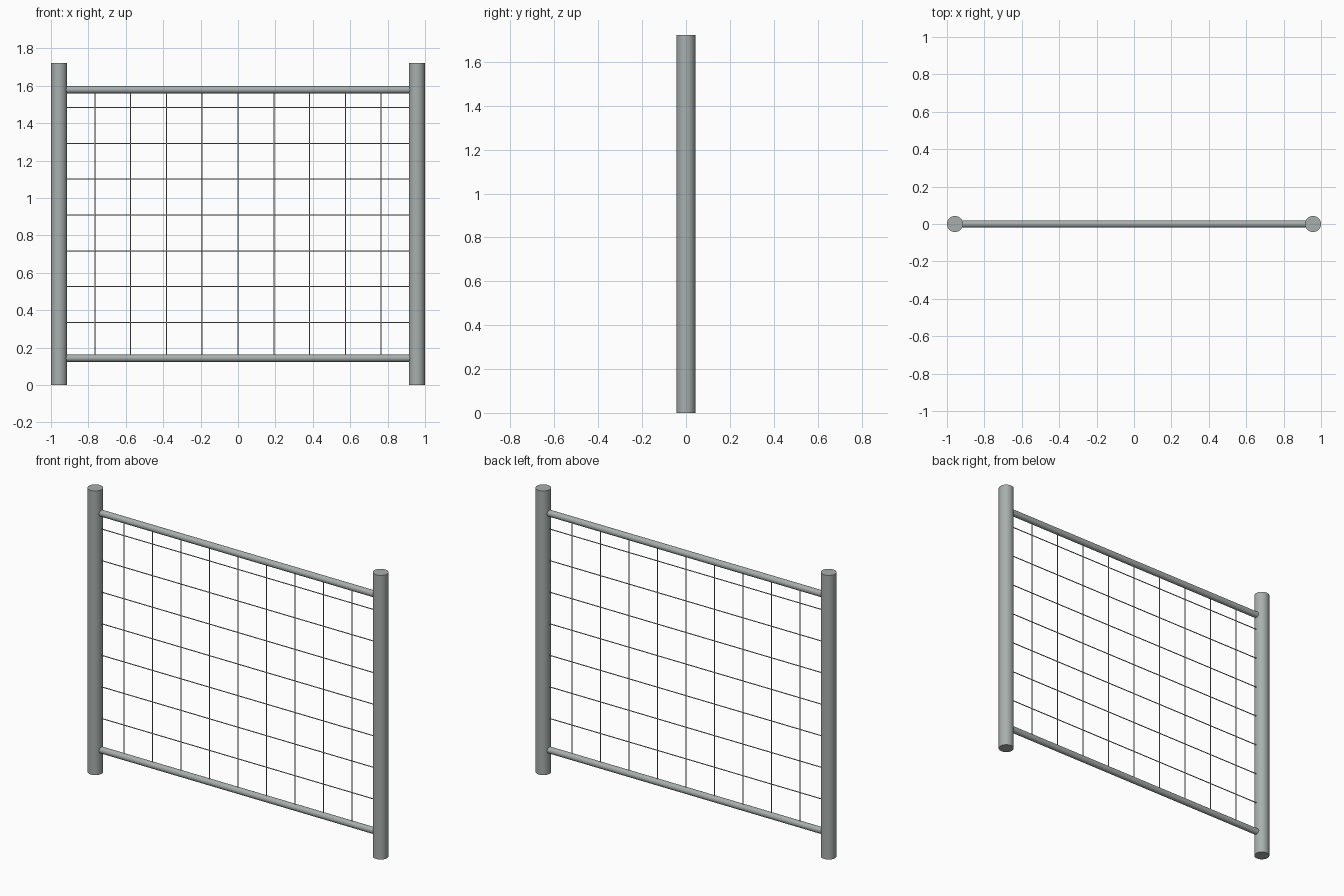
import bpy
import math
from mathutils import Vector

cube = bpy.data.objects.get("Cube")
if cube:
    bpy.data.objects.remove(cube, do_unlink=True)

S = 1 / 1.045            # metres to model units
HALF = 1.0 * S           # post centre line
STEP = 0.2 * S           # mesh spacing
LOW, HIGH = 0.15 * S, 1.65 * S

steel = bpy.data.materials.new("galvanised grey")
steel.use_nodes = True
colour = (0.39, 0.43, 0.42, 1)
steel.diffuse_color = colour
steel.node_tree.nodes["Principled BSDF"].inputs["Base Color"].default_value = colour


def rod(name, start, end, radius, sides):
    """Capped smooth cylinder between two points."""
    a, b = Vector(start), Vector(end)
    bpy.ops.mesh.primitive_cylinder_add(
        vertices=sides, radius=radius, depth=(b - a).length, location=(a + b) / 2,
        rotation=(b - a).to_track_quat('Z', 'Y').to_euler())
    obj = bpy.context.object
    obj.name = name
    obj.data.materials.append(steel)
    bpy.ops.object.shade_smooth_by_angle(angle=math.radians(40))
    return obj


# Posts
for name, x in (("left_post", HALF), ("right_post", -HALF)):
    rod(name, (x, 0, 0), (x, 0, 1.8 * S), 0.045 * S, 32)

# Rails
for name, z in (("bottom_rail", LOW), ("top_rail", HIGH)):
    rod(name, (-HALF, 0, z), (HALF, 0, z), 0.02 * S, 24)

# Wire mesh infill
WIRE = 0.003 * S
for i in range(1, 10):
    x = -HALF + i * STEP
    rod(f"vertical_wire_{i}", (x, 0, LOW), (x, 0, HIGH), WIRE, 8)
for i in range(1, 8):
    z = LOW + i * STEP
    rod(f"horizontal_wire_{i}", (-HALF, 0, z), (HALF, 0, z), WIRE, 8)
